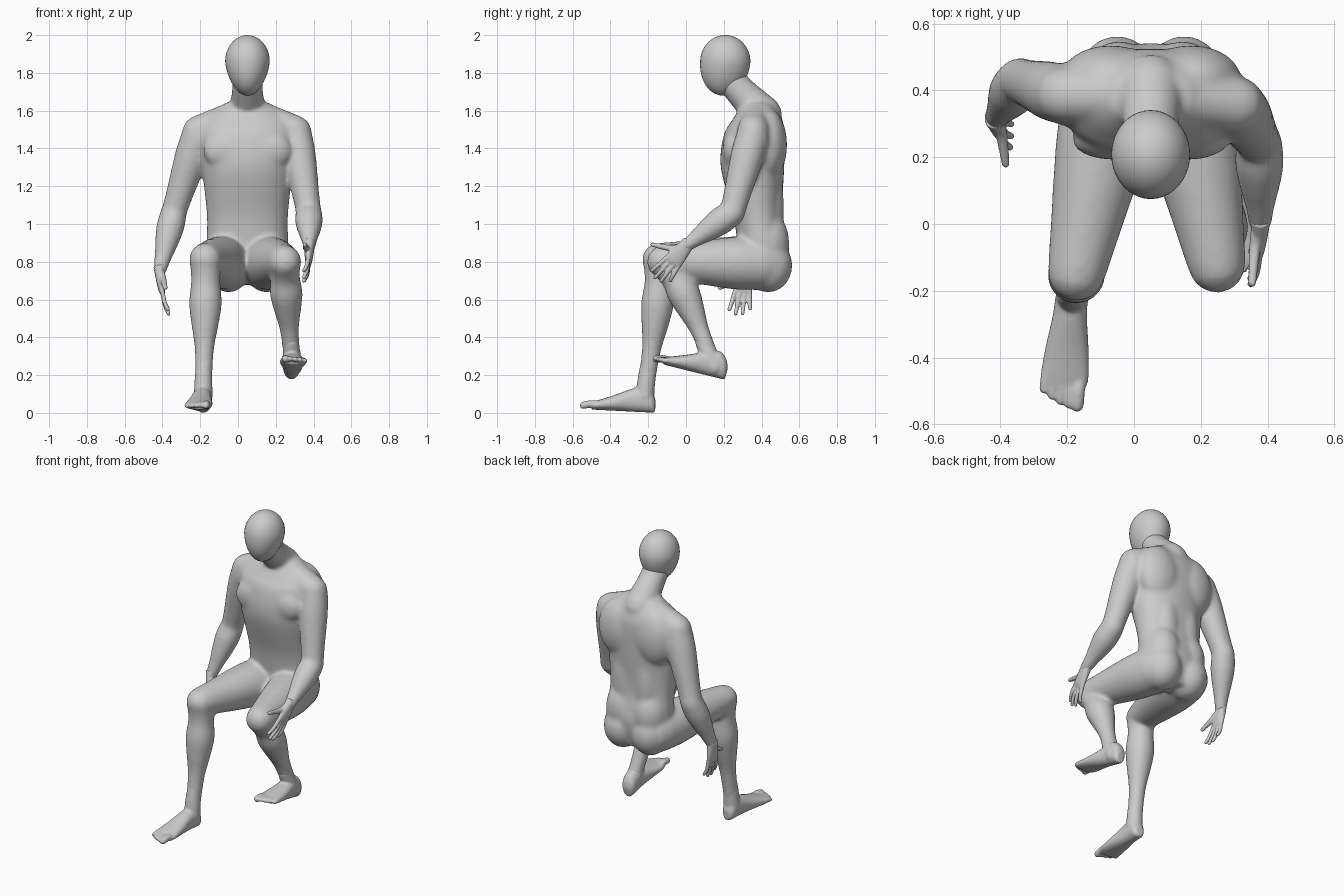
import bpy, bmesh, math
from mathutils import Vector, Matrix

if "Cube" in bpy.data.objects:
    bpy.data.objects.remove(bpy.data.objects["Cube"])

CX = 0.05  # body centre line


def spline(keys, steps=6):
    """Catmull-Rom through tuples of numbers."""
    k = [Vector(p) for p in keys]
    k = [k[0] * 2 - k[1]] + k + [k[-1] * 2 - k[-2]]
    out = []
    for i in range(1, len(k) - 2):
        a, b, c, d = k[i - 1:i + 3]
        for s in range(steps):
            t = s / steps
            out.append((b * 2 + (c - a) * t + (a * 2 - b * 5 + c * 4 - d) * t * t
                        + (b * 3 - a - c * 3 + d) * t ** 3) * 0.5)
    return out + [k[-2]]


def loft(bm, rings, n=28, power=1.0):
    """Skin through rings given as (centre, half axis a, half axis b)."""
    def sp(v):
        return math.copysign(abs(v) ** power, v)
    loops = []
    for c, a, b in rings:
        angles = [2 * math.pi * i / n for i in range(n)]
        loops.append([bm.verts.new(c + a * sp(math.cos(g)) + b * sp(math.sin(g))) for g in angles])
    for p, q in zip(loops, loops[1:]):
        for i in range(n):
            bm.faces.new((p[i], p[(i + 1) % n], q[(i + 1) % n], q[i]))
    bm.faces.new(loops[0][::-1])
    bm.faces.new(loops[-1])


def tube(bm, keys, mat=Matrix(), n=24):
    """Round-ended tube through (x, y, z, radius) keys."""
    pts = [(mat @ Vector(p[:3]), p[3]) for p in spline(keys)]
    d0 = (pts[0][0] - pts[1][0]).normalized()
    d1 = (pts[-1][0] - pts[-2][0]).normalized()
    (c0, r0), (c1, r1) = pts[0], pts[-1]
    cap = [(math.sin(g), math.cos(g)) for g in (0.5, 1.0, 1.45)]
    pts = ([(c0 + d0 * r0 * h, r0 * w) for h, w in reversed(cap)] + pts
           + [(c1 + d1 * r1 * h, r1 * w) for h, w in cap])
    rings = []
    for i, (c, r) in enumerate(pts):
        t = (pts[min(i + 1, len(pts) - 1)][0] - pts[max(i - 1, 0)][0]).normalized()
        ref = Vector((0, 1, 0)) if abs(t.x) > 0.8 else Vector((1, 0, 0))
        a = (ref - t * t.dot(ref)).normalized()
        rings.append((c, a * r, t.cross(a) * r))
    loft(bm, rings, n)


def ball(bm, centre, radii):
    m = Matrix.Translation(centre) @ Matrix.Diagonal((*radii, 1))
    return bmesh.ops.create_uvsphere(bm, u_segments=40, v_segments=24, radius=1, matrix=m)["verts"]


def finish(name, bm, voxel=None, smooth=0):
    bmesh.ops.recalc_face_normals(bm, faces=bm.faces)
    me = bpy.data.meshes.new(name)
    bm.to_mesh(me)
    bm.free()
    me.shade_smooth()
    ob = bpy.data.objects.new(name, me)
    bpy.context.collection.objects.link(ob)
    if voxel:
        m = ob.modifiers.new("fuse", "REMESH")
        m.mode, m.voxel_size, m.use_smooth_shade = "VOXEL", voxel, True
        s = ob.modifiers.new("soften", "SMOOTH")
        s.factor, s.iterations = 0.5, smooth


def limb(bm, a, b, c, upper, lower, bulge=0):
    """Two jointed tubes a-b-c; evenly spaced radii, muscle pushed to the back of the lower one."""
    a, b, c = Vector(a), Vector(b), Vector(c)
    axis = (c - b).normalized()
    back = (a - b) - axis * (a - b).dot(axis)
    for p, q, radii, push in ((a, b, upper, 0), (b, c, lower, bulge)):
        keys = []
        for i, r in enumerate(radii):
            t = i / (len(radii) - 1)
            off = back.normalized() * push * math.sin(math.pi * t ** 0.6)
            keys.append((*(p.lerp(q, t) + off), r))
        tube(bm, keys)


# Torso: z, half width, front y, back y
body = bmesh.new()
torso = [(.68, .12, .36, .50), (.78, .19, .30, .53), (.88, .215, .275, .54), (1.05, .215, .25, .51),
         (1.3, .242, .184, .52), (1.47, .26, .20, .524), (1.55, .235, .245, .51), (1.64, .12, .30, .46)]
loft(body, [(Vector((CX, (f + b) / 2, z)), Vector((w, 0, 0)), Vector((0, (b - f) / 2, 0)))
            for z, w, f, b in spline(torso)], n=48, power=0.9)
SHOULDER_R, SHOULDER_L = (-.21, .385, 1.475), (.305, .355, 1.475)
for s, (x, y, z) in ((-1, SHOULDER_R), (1, SHOULDER_L)):
    ball(body, (CX + s * .11, .25, 1.39), (.125, .058, .10))       # chest
    ball(body, (CX + s * .12, .435, 1.42), (.15, .10, .19))        # shoulder blade
    ball(body, (CX + s * .075, .445, 1.08), (.085, .073, .28))     # lower back
    ball(body, (CX + s * .10, .435, .78), (.118, .128, .142))      # buttock
    ball(body, (CX + s * .095, .425, .90), (.115, .122, .17))      # hip
    tube(body, [(CX + s * .02, .385, 1.59, .08), (x, y, z + .015, .085)])   # shoulder slope
    tube(body, [(CX + s * .10, .375, 1.45, .13), (x, y, z - .03, .09)])     # shoulder girdle
# Neck
tube(body, [(CX, .41, 1.58, .10), (CX, .30, 1.69, .084), (CX, .24, 1.76, .08)])

# Arms
WRIST_R, WRIST_L = (-.415, .315, .75), (.378, 0, .885)
arm = [.087, .089, .082, .073, .067], [.07, .074, .063, .047, .035]
limb(body, SHOULDER_R, (-.34, .43, 1.06), WRIST_R, *arm)
limb(body, SHOULDER_L, (.375, .245, 1.06), WRIST_L, *arm)

# Legs
KNEE_R, ANKLE_R = (-.172, -.145, .812), (-.184, -.215, .12)
KNEE_L, ANKLE_L = (.248, -.12, .80), (.288, .14, .27)
leg = [.14, .14, .125, .106, .088], [.083, .078, .087, .072, .053, .047, .047]
limb(body, (-.065, .40, .79), KNEE_R, ANKLE_R, *leg, .018)
limb(body, (.15, .40, .79), KNEE_L, ANKLE_L, *leg, .024)
finish("body", body, 0.009, 28)

# Head: plain egg, narrower toward the chin
head = bmesh.new()
for v in ball(head, (0, 0, 0), (.118, .133, 1)):
    t = max(0, -v.co.z)
    v.co.x *= 1 - .15 * t
    v.co.y -= .012 * t
    v.co.z *= .14 if v.co.z > 0 else .18
    v.co += Vector((CX, .208, 1.86))
finish("head", head)


def foot(name, origin, pitch, yaw, inner, ankle, knee):
    """Foot running along -y from the heel; inner = x sign of the big toe."""
    bm = bmesh.new()
    mat = (Matrix.Translation(origin) @ Matrix.Rotation(math.radians(yaw), 4, "Z")
           @ Matrix.Rotation(math.radians(-pitch), 4, "X"))
    rot = mat.to_3x3()
    # distance from heel, half width, height
    prof = [(0, .024, .07), (.02, .042, .11), (.06, .048, .14), (.12, .052, .125),
            (.22, .066, .083), (.30, .072, .053), (.335, .06, .04)]
    loft(bm, [(mat @ Vector((0, -d, h / 2)), rot @ Vector((w, 0, 0)), rot @ Vector((0, 0, h / 2)))
              for d, w, h in spline(prof)], power=0.9)
    for i in range(5):
        x, r = inner * (.045 - .026 * i), .02 if i == 0 else .014
        tip = .378 - .0025 * i * i
        tube(bm, [(x, -.29, .028, r), (x, -tip + .04, .03, r), (x, -tip, .02, r)], mat, 14)
    a, k = Vector(ankle), Vector(knee)
    tube(bm, [(*a.lerp(k, -.05), .05), (*a.lerp(k, .1), .046), (*a.lerp(k, .2), .04)])
    finish(name, bm, 0.006, 9)


foot("right_foot", (-.182, -.165, 0), 3, -5, 1, ANKLE_R, KNEE_R)
foot("left_foot", (.283, .205, .175), 14, 2, -1, ANKLE_L, KNEE_L)


def hand(name, wrist, fwd, thumb, palm, spread):
    """Hand in a frame of finger, thumb-side and palm directions."""
    bm = bmesh.new()
    f = Vector(fwd).normalized()
    t = Vector(thumb)
    t = (t - f * t.dot(f)).normalized()
    p = f.cross(t)
    p *= math.copysign(1, p.dot(Vector(palm)))
    mat = Matrix.Translation(wrist) @ Matrix((f, t, p)).transposed().to_4x4()
    # distance, half width, half thickness
    prof = [(-.03, .034, .03), (.05, .045, .024), (.10, .05, .018), (.122, .045, .011)]
    loft(bm, [(mat @ Vector((d, 0, 0)), t * w, p * h) for d, w, h in spline(prof)], power=0.9)
    for i in range(4):
        off, length = .036 - .024 * i, .12 - .012 * (i - 1.2) ** 2
        tube(bm, [(.09, off, 0, .0125), (.12 + length / 2, off * 1.3, .006, .012),
                  (.115 + length, off * 1.5, .02, .0105)], mat, 14)
    tube(bm, [(.02, .015, .008, .02), (.06, .05, .014, .017), (.11, spread, .02, .012)], mat, 14)
    finish(name, bm, 0.005, 4)


hand("right_hand", WRIST_R, (.12, -.15, -1), (0, -1, 0), (1, 0, 0), .12)
hand("left_hand", WRIST_L, (-.04, -.64, -.77), (0, -.77, .64), (-1, 0, 0), .14)
